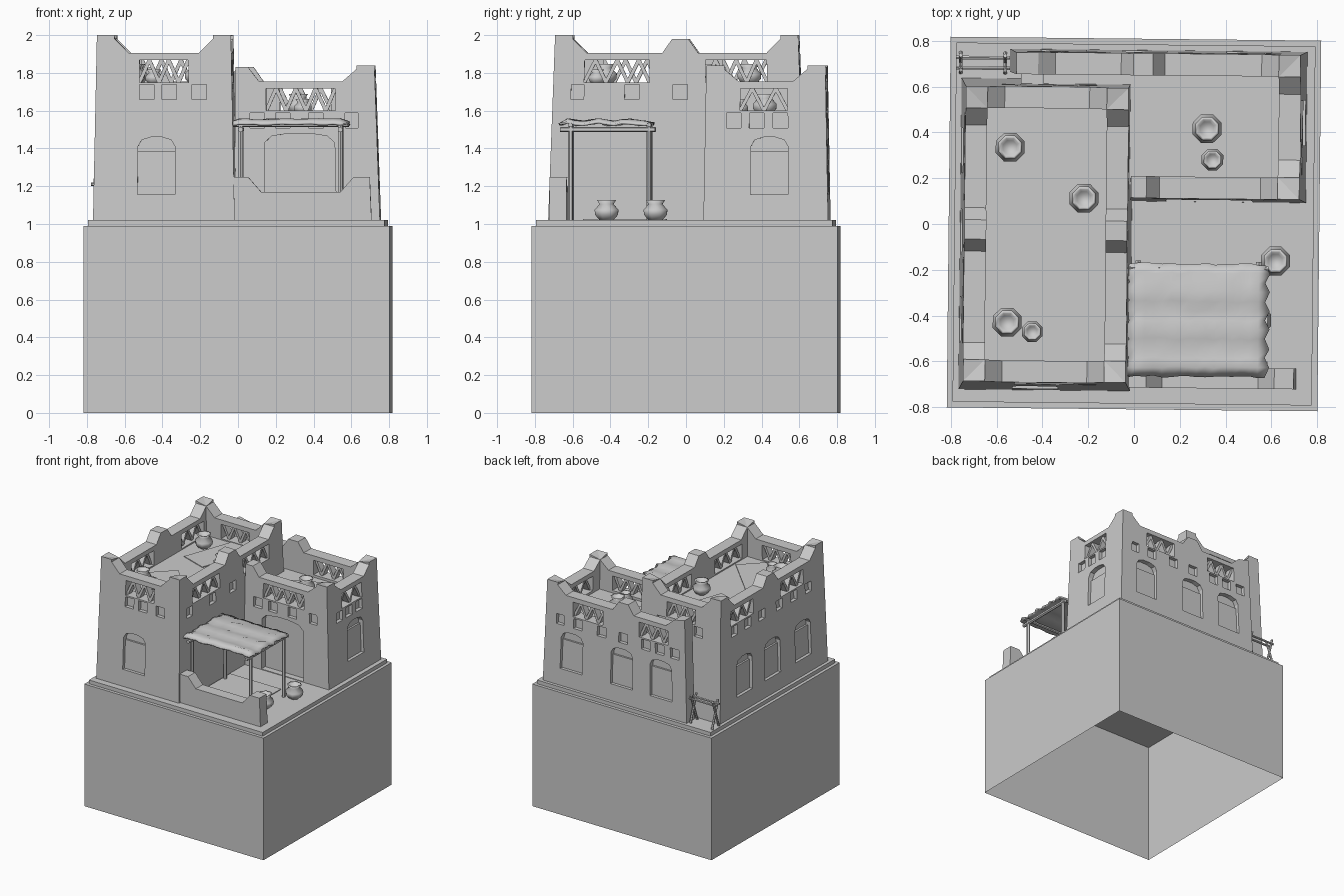
import bpy, bmesh, math, random
from mathutils import Vector, Matrix

if "Cube" in bpy.data.objects:
    bpy.data.objects.remove(bpy.data.objects["Cube"])

random.seed(4)
GROUND = 1.02


def finish(name, bm, smooth=False):
    bmesh.ops.recalc_face_normals(bm, faces=bm.faces)
    me = bpy.data.meshes.new(name)
    bm.to_mesh(me)
    bm.free()
    ob = bpy.data.objects.new(name, me)
    bpy.context.collection.objects.link(ob)
    if smooth:
        for p in me.polygons:
            p.use_smooth = True
    return ob


def prism(bm, pts, v0, v1):
    """Extrude an outline in (u, z) through depth v0..v1."""
    a = [bm.verts.new((u, v0, z)) for u, z in pts]
    b = [bm.verts.new((u, v1, z)) for u, z in pts]
    bm.faces.new(a)
    bm.faces.new(b[::-1])
    for i in range(len(pts)):
        j = (i + 1) % len(pts)
        bm.faces.new((a[i], a[j], b[j], b[i]))


def rect(u0, u1, z0, z1):
    return [(u0, z0), (u1, z0), (u1, z1), (u0, z1)]


def box(name, x0, x1, y0, y1, z0, z1):
    bm = bmesh.new()
    prism(bm, rect(x0, x1, z0, z1), y0, y1)
    return finish(name, bm)


def bar(bm, a, b, r, sides=6):
    a, b = Vector(a), Vector(b)
    d = b - a
    m = Matrix.Translation((a + b) / 2) @ d.to_track_quat('Z', 'Y').to_matrix().to_4x4()
    bmesh.ops.create_cone(bm, cap_ends=True, segments=sides, radius1=r, radius2=r,
                          depth=d.length, matrix=m)


def arch(c, w, z0, z1):
    return [(c - w, z0), (c + w, z0), (c + w, z1 - .05), (c + w * .8, z1 - .015), (c + w * .3, z1),
            (c - w * .3, z1), (c - w * .8, z1 - .015), (c - w, z1 - .05)]


def wall(name, p0, ang, length, low, high, centre, bumps=(), lattices=(), windows=(), holes=(),
         door=None, start=None, t=0.1):
    """Wall with horned crest; positions are given along its world axis."""
    axis = 0 if ang % 180 == 0 else 1
    U = lambda c: abs(c - p0[axis])
    # crest outline
    crest = start or [(0, high), (.1, high - .02), (.18, low)]
    for b in sorted(U(c) for c in bumps):
        crest = crest + [(b - .1, low), (b - .045, low + .075), (b + .045, low + .075), (b + .1, low)]
    crest = crest + [(length - .18, low), (length - .1, high - .02), (length, high)]
    bm = bmesh.new()
    prism(bm, [(length, GROUND - .01), (0, GROUND - .01)] + crest, 0, t)
    ob = finish(name, bm)
    # openings
    bm = bmesh.new()
    zl0, zl1 = low - .155, low - .037
    for a, b in lattices:
        prism(bm, rect(*sorted((U(a), U(b))), zl0, zl1), -.1, t + .1)
    for c in windows:
        prism(bm, arch(U(c), .1, 1.155, 1.46), -.1, .04)
    for c in holes:
        prism(bm, rect(U(c) - .04, U(c) + .04, low - .247, low - .167), -.1, .03)
    if door:
        prism(bm, arch(U(door[0]), door[1], GROUND + .005, 1.48), -.1, .05)
    cut = finish(name + "_cutter", bm)
    cut.hide_render = True
    mod = ob.modifiers.new("cut", 'BOOLEAN')
    mod.object, mod.operation, mod.solver = cut, 'DIFFERENCE', 'EXACT'
    dg = bpy.context.evaluated_depsgraph_get()
    me = bpy.data.meshes.new_from_object(ob.evaluated_get(dg))
    ob.modifiers.clear()
    ob.data = me
    bpy.data.objects.remove(cut)
    # zigzag grilles and shutters
    bm = bmesh.new()
    bm.from_mesh(me)
    for a, b in lattices:
        a, b = sorted((U(a), U(b)))
        n = max(4, round((b - a) / .058))
        for i in range(n):
            ua, ub = a + (b - a) * i / n, a + (b - a) * (i + 1) / n
            za, zb = (zl0, zl1) if i % 2 == 0 else (zl1, zl0)
            h = .011
            prism(bm, [(ua - h, za), (ua + h, za), (ub + h, zb), (ub - h, zb)], .02, .075)
    for c in windows:
        prism(bm, rect(U(c) - .1, U(c) + .1, 1.155, 1.385), .025, .045)
    # place and batter
    bmesh.ops.transform(bm, verts=bm.verts, matrix=Matrix.Translation((p0[0], p0[1], 0))
                        @ Matrix.Rotation(math.radians(ang), 4, 'Z'))
    for v in bm.verts:
        k = 1 - .055 * (v.co.z - GROUND)
        v.co.x = centre[0] + (v.co.x - centre[0]) * k
        v.co.y = centre[1] + (v.co.y - centre[1]) * k
    bm.to_mesh(me)
    bm.free()


# base block, open underneath, with stepped slab
base = box("base_block", -.81, .81, -.81, .81, 0, .99)
bm = bmesh.new()
bm.from_mesh(base.data)
bmesh.ops.delete(bm, geom=[f for f in bm.faces if f.calc_center_median().z < .01], context='FACES')
bm.to_mesh(base.data)
bm.free()
box("ground_slab", -.785, .785, -.785, .785, .985, GROUND)

# tall left house
A = (-.385, -.05)
wall("tall_front_wall", (-.76, -.73), 0, .75, 1.905, 2.0, A, lattices=[(-.52, -.25)],
     windows=[-.425], holes=[-.48, -.355, -.19])
wall("tall_right_wall", (-.01, -.73), 90, 1.36, 1.905, 2.0, A, bumps=[-.03],
     lattices=[(-.56, -.2), (.11, .45)], holes=[-.6, -.295, -.03])
wall("tall_back_wall", (-.01, .63), 180, .75, 1.905, 2.0, A, lattices=[(-.52, -.25)],
     holes=[-.55, -.385, -.2])
wall("tall_left_wall", (-.76, .63), 270, 1.36, 1.905, 2.0, A, bumps=[-.03],
     lattices=[(.2, .5), (-.16, -.46)], windows=[.32, -.04, -.43],
     holes=[.45, .27, .09, -.14, -.33, -.52])
box("tall_roof", -.68, -.08, -.67, .57, 1.69, 1.74)

# lower back house
B = (.1, .43)
wall("low_front_wall", (-.02, .1), 0, .77, 1.755, 1.84, B,
     start=[(0, 1.83), (.07, 1.83), (.13, 1.755)], lattices=[(.15, .53)],
     holes=[.1, .24, .42, .62], door=(.33, .19))
wall("low_right_wall", (.75, .1), 90, .66, 1.755, 1.84, B, lattices=[(.29, .55)],
     windows=[.45], holes=[.255, .38, .51])
wall("low_back_wall", (.75, .76), 180, 1.3, 1.755, 1.84, B, bumps=[.03],
     lattices=[(.22, .5), (-.12, -.39)], windows=[.5, .04, -.32],
     holes=[.62, .45, .23, .03, -.18, -.31, -.45])
box("low_roof", -.5, .68, .17, .69, 1.53, 1.58)
box("low_left_filler", -.5, -.4, .6, .7, GROUND, 1.6)

# low yard wall
bm = bmesh.new()
prism(bm, [(.715, 1.01), (-.02, 1.01), (-.02, 1.25), (.06, 1.25), (.13, 1.17), (.55, 1.17),
           (.62, 1.25), (.705, 1.25)], -.715, -.625)
finish("yard_wall", bm)

# canopy frame
bm = bmesh.new()
for x in (.02, .548):
    for y in (-.605, -.19):
        bar(bm, (x, y, GROUND), (x, y, 1.52), .013)
    bar(bm, (x, -.66, 1.5), (x, -.16, 1.5), .014)
for y in (-.605, -.19):
    bar(bm, (-.02, y, 1.525), (.59, y, 1.525), .012)
finish("canopy_frame", bm)

# canopy cloth with ragged rim
bm = bmesh.new()
n, m = 16, 12
g = []
for i in range(n + 1):
    row = []
    for j in range(m + 1):
        x, y = -.025 + .61 * i / n, -.665 + .495 * j / m
        if i in (0, n):
            x += (.012 if j % 2 else -.008) * (1 if i else -1)
        edge = i in (0, n) or j in (0, m)
        z = 1.55 + .006 * math.sin(j * 1.6) + random.uniform(-.004, .004) - (.016 if edge else 0)
        row.append(bm.verts.new((x, y + random.uniform(-.005, .005), z)))
    g.append(row)
for i in range(n):
    for j in range(m):
        bm.faces.new((g[i][j], g[i + 1][j], g[i + 1][j + 1], g[i][j + 1]))
cloth = finish("canopy_cloth", bm, True)
cloth.modifiers.new("thickness", 'SOLIDIFY').thickness = .012


# clay pots
def pot(name, x, y, z, s):
    bm = bmesh.new()
    prof = [(.04, 0), (.066, .03), (.068, .055), (.04, .085), (.055, .108), (.042, .108), (.032, .085)]
    rings = [[bm.verts.new((x + s * r * math.cos(math.tau * (k + .5) / 8),
                            y + s * r * math.sin(math.tau * (k + .5) / 8), z + s * h))
              for k in range(8)] for r, h in prof]
    for a, b in zip(rings, rings[1:]):
        for k in range(8):
            bm.faces.new((a[k], a[k - 1], b[k - 1], b[k]))
    bm.faces.new(rings[0])
    bm.faces.new(rings[-1])
    finish(name, bm, True)


for i, p in enumerate([(-.545, .33, 1.74, 1), (-.22, .11, 1.74, 1), (-.55, -.435, 1.74, 1),
                       (-.44, -.475, 1.74, .72), (.315, .42, 1.58, 1), (.34, .285, 1.58, .75),
                       (.62, -.155, GROUND, 1), (.54, -.415, GROUND, 1)]):
    pot("pot_%d" % i, *p)

# rugs
for i, (x, y, z, w, h, r) in enumerate([(-.38, .285, 1.74, .23, .455, -19), (-.38, -.355, 1.74, .45, .23, -45),
                                        (.24, .437, 1.58, .42, .23, 27), (.23, -.32, GROUND, .46, .44, 0)]):
    rug = box("rug_%d" % i, -w / 2, w / 2, -h / 2, h / 2, 0, .006)
    rug.matrix_world = Matrix.Translation((x, y, z)) @ Matrix.Rotation(math.radians(r), 4, 'Z')

# trestle in the back corner
bm = bmesh.new()
for x in (-.765, -.57):
    bar(bm, (x, .655, GROUND), (x, .73, 1.24), .009)
    bar(bm, (x, .74, GROUND), (x, .665, 1.24), .009)
for y in (.675, .72):
    bar(bm, (-.785, y, 1.21), (-.55, y, 1.21), .009)
finish("trestle", bm)

# whole house sits very slightly turned
turn = Matrix.Rotation(math.radians(-.6), 4, 'Z')
bpy.context.view_layer.update()
for ob in bpy.context.scene.objects:
    ob.matrix_world = turn @ ob.matrix_world
